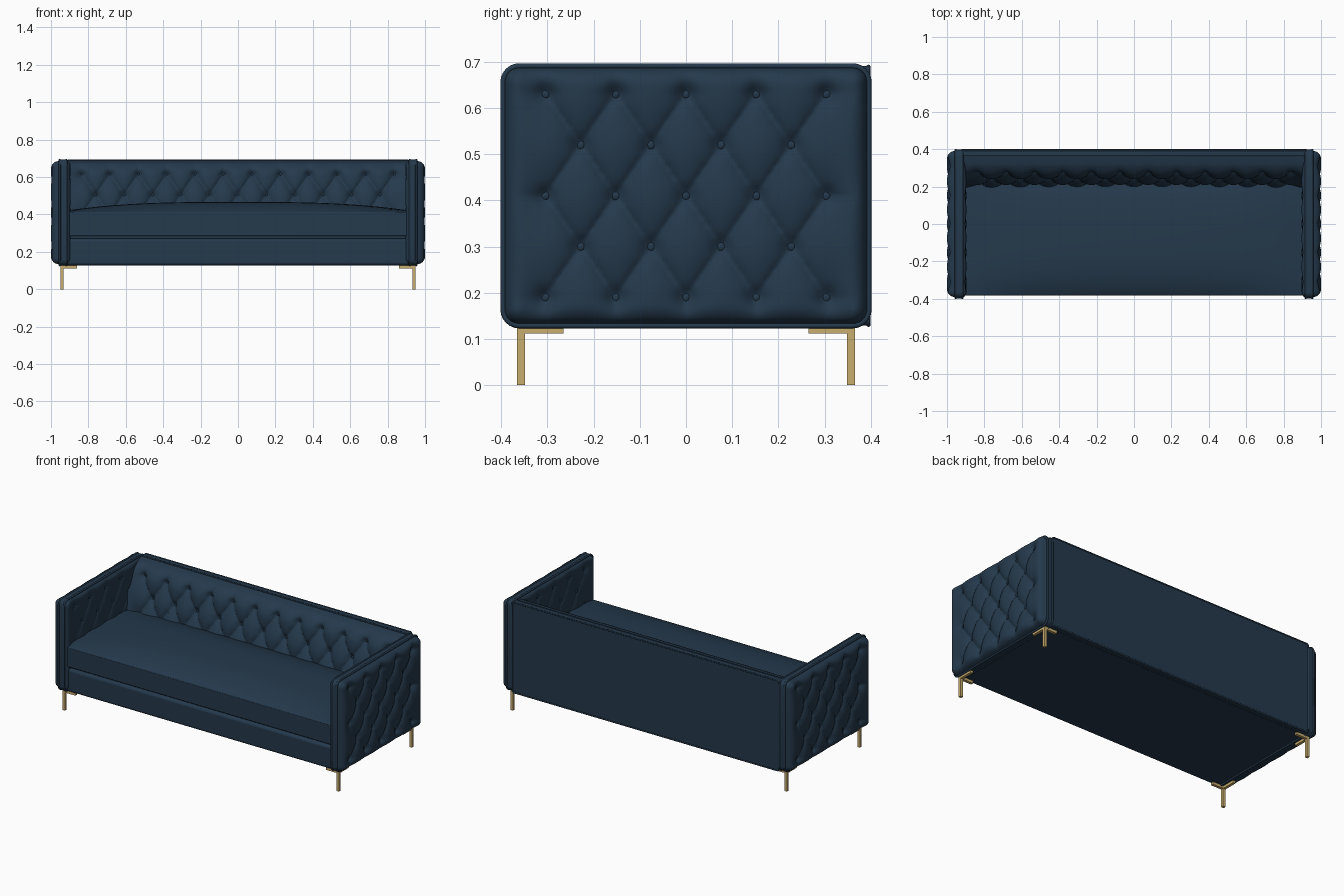
import bpy, bmesh, math
from mathutils import Vector

if "Cube" in bpy.data.objects:
    bpy.data.objects.remove(bpy.data.objects["Cube"])


def make_material(name, colour, metallic=0.0):
    mat = bpy.data.materials.new(name)
    mat.use_nodes = True
    mat.diffuse_color = (*colour, 1)
    bsdf = mat.node_tree.nodes["Principled BSDF"]
    bsdf.inputs["Base Color"].default_value = (*colour, 1)
    bsdf.inputs["Roughness"].default_value = 0.7
    return mat


navy = make_material("navy fabric", (0.018, 0.041, 0.072))
brass = make_material("brushed brass", (0.58, 0.42, 0.16))

PITCH_S, PITCH_T = 0.152, 0.22     # spacing of the button lattice


def finish(bm, name, mat, mirror=(), bevel=0.0, angle=50):
    mesh = bpy.data.meshes.new(name)
    bm.to_mesh(mesh)
    bm.free()
    obj = bpy.data.objects.new(name, mesh)
    bpy.context.collection.objects.link(obj)
    mesh.materials.append(mat)
    if bevel:
        mod = obj.modifiers.new("soft edges", 'BEVEL')
        mod.width, mod.segments = bevel, 4
        mod.limit_method, mod.angle_limit = 'ANGLE', math.radians(45)
    if mirror:
        mod = obj.modifiers.new("mirror", 'MIRROR')
        mod.use_axis = ['x' in mirror, 'y' in mirror, False]
        mod.use_mirror_merge = False
    bpy.ops.object.select_all(action='DESELECT')
    obj.select_set(True)
    bpy.context.view_layer.objects.active = obj
    bpy.ops.object.shade_smooth_by_angle(angle=math.radians(angle))
    return obj


def add_box(bm, lo, hi):
    verts = bmesh.ops.create_cube(bm, size=1)["verts"]
    lo, hi = Vector(lo), Vector(hi)
    for v in verts:
        v.co = (lo + hi) / 2 + v.co * (hi - lo)
    return verts


def box(name, lo, hi, mat, **kw):
    bm = bmesh.new()
    add_box(bm, lo, hi)
    return finish(bm, name, mat, **kw)


def rounded_loop(w, h, r, steps=6):
    """Points of a rounded rectangle with half sizes w and h."""
    pts = []
    for k, (sx, sy) in enumerate([(1, 1), (-1, 1), (-1, -1), (1, -1)]):
        for i in range(steps + 1):
            a = math.pi / 2 * (k + i / steps)
            pts.append((sx * (w - r) + r * math.cos(a), sy * (h - r) + r * math.sin(a)))
    return pts


def slab(name, w, h, r, place, a, b, **kw):
    """Rounded rectangle extruded from depth a to depth b."""
    bm = bmesh.new()
    loop = rounded_loop(w, h, r)
    rings = [[bm.verts.new(place(s, t, d)) for s, t in loop] for d in (a, b)]
    bm.faces.new(rings[0])
    bm.faces.new(rings[1])
    for i in range(len(loop)):
        j = (i + 1) % len(loop)
        bm.faces.new((rings[0][i], rings[0][j], rings[1][j], rings[1][i]))
    bmesh.ops.recalc_face_normals(bm, faces=bm.faces)
    return finish(bm, name, navy, **kw)


def piping(name, w, h, r, place, depth, radius=0.006, mirror=False):
    curve = bpy.data.curves.new(name, 'CURVE')
    curve.dimensions = '3D'
    curve.bevel_depth, curve.bevel_resolution = radius, 2
    loop = rounded_loop(w, h, r)
    spline = curve.splines.new('POLY')
    spline.points.add(len(loop) - 1)
    for p, (s, t) in zip(spline.points, loop):
        p.co = (*place(s, t, depth), 1)
    spline.use_cyclic_u = True
    curve.materials.append(navy)
    obj = bpy.data.objects.new(name, curve)
    bpy.context.collection.objects.link(obj)
    if mirror:
        obj.modifiers.new("mirror", 'MIRROR')


def tufted_pad(name, w, h, r, nx, ny, place, thick, dent, edge, buttons, bounds,
               t0=0.0, tilt=0.0, flat_sides=False, mirror=()):
    """Padded panel pulled in at a diamond lattice of buttons."""
    s_max, t_min, t_max = bounds

    def height(s, t):
        qs, qt = max(abs(s) - w + r, 0), max(abs(t) - h + r, 0)
        inside = r - math.hypot(qs, qt) if qs and qt else min(w - abs(s), h - abs(t))
        if flat_sides:
            inside = h - abs(t)
        k = 1 - min(max(inside, 0) / edge, 1)
        rim = math.sqrt(1 - k * k)
        cs, ct = max(-s_max, min(s_max, s)), max(t_min, min(t_max, t))
        u, v = cs / PITCH_S, (ct - t0) / PITCH_T
        puff = abs(math.sin(math.pi * (u + v)) * math.sin(math.pi * (u - v))) ** 0.45
        puff += (1 - puff) * min(math.hypot(s - cs, t - ct) / 0.07, 1)
        near = min((s - a) ** 2 + (t - b) ** 2 for a, b in buttons)
        loss = dent * (1 - puff) + 0.5 * dent * math.exp(-near / 0.0004)
        return rim * (thick - loss) + tilt * (h - t)

    bm = bmesh.new()
    grid = []
    for j in range(ny + 1):
        row = []
        for i in range(nx + 1):
            s, t = w * (2 * i / nx - 1), h * (2 * j / ny - 1)
            qs, qt = max(abs(s) - w + r, 0), max(abs(t) - h + r, 0)
            d = math.hypot(qs, qt)
            if d > r:                      # pull corners onto the rounded outline
                s = math.copysign(w - r + qs * r / d, s)
                t = math.copysign(h - r + qt * r / d, t)
            row.append(bm.verts.new(place(s, t, height(s, t))))
        grid.append(row)
    for j in range(ny):
        for i in range(nx):
            bm.faces.new((grid[j][i], grid[j][i + 1], grid[j + 1][i + 1], grid[j + 1][i]))
    out = place(0, 0, 1) - place(0, 0, 0)
    bm.normal_update()
    if sum(f.normal.dot(out) for f in bm.faces) < 0:
        bmesh.ops.reverse_faces(bm, faces=bm.faces)
    finish(bm, name, navy, mirror=mirror, angle=80)

    # covered buttons sitting in the dents
    bm = bmesh.new()
    for s, t in buttons:
        centre = place(s, t, height(s, t) + 0.003)
        for v in bmesh.ops.create_uvsphere(bm, u_segments=12, v_segments=6, radius=0.01)["verts"]:
            v.co -= out * v.co.dot(out) * 0.5
            v.co += centre
    finish(bm, name + "_buttons", navy, mirror=mirror)


# arms: core slab, piping, outer and inner tufted pads
def arm_out(s, t, d):
    return Vector((0.953 + d, s, 0.41 + t))


def arm_in(s, t, d):
    return Vector((0.918 - d, s, 0.41 + t))


arm_buttons = [((i - (r % 2) / 2) * PITCH_S, r * PITCH_T / 2)
               for r in range(-2, 3) for i in range(-2 + r % 2, 3)]
arm_bounds = (2 * PITCH_S, -PITCH_T, PITCH_T)
slab("arm_cores", 0.397, 0.283, 0.035, arm_out, -0.035, 0.0, mirror='x')
piping("arm_outer_piping", 0.396, 0.281, 0.035, arm_out, 0.0, mirror=True)
piping("arm_inner_piping", 0.396, 0.281, 0.035, arm_in, 0.0, mirror=True)
tufted_pad("arm_outer_pads", 0.393, 0.278, 0.033, 110, 80, arm_out, 0.047, 0.024, 0.045,
           arm_buttons, arm_bounds, mirror='x')
tufted_pad("arm_inner_pads", 0.393, 0.278, 0.033, 110, 80, arm_in, 0.022, 0.013, 0.03,
           arm_buttons, arm_bounds, mirror='x')


# back: plain rear slab with a thick tufted front pad
def back_front(s, t, d):
    return Vector((s, 0.362 - d, 0.485 + t))


def back_rear(s, t, d):
    return Vector((s, 0.362 + d, 0.41 + t))


back_buttons = [((i - 5.5) * PITCH_S, 0.13) for i in range(12)]
back_buttons += [((i - 5) * PITCH_S, 0.02) for i in range(11)]
slab("back_slab", 0.92, 0.281, 0.012, back_rear, 0.0, 0.035)
piping("back_front_piping", 0.915, 0.279, 0.012, back_rear, 0.0, 0.005)
piping("back_rear_piping", 0.915, 0.279, 0.012, back_rear, 0.033, 0.005)
tufted_pad("back_pad", 0.915, 0.203, 0.005, 240, 60, back_front, 0.095, 0.03, 0.08,
           back_buttons, (5.5 * PITCH_S, -0.3, 0.13), t0=0.02, tilt=0.28, flat_sides=True)

# base rail and recessed deck under the cushion
box("base", (-0.92, -0.378, 0.128), (0.92, 0.37, 0.272), navy, bevel=0.016)
box("seat_deck", (-0.91, -0.355, 0.25), (0.91, 0.36, 0.30), navy)

# crowned seat cushion
bm = bmesh.new()
add_box(bm, (-0.908, -0.382, 0.284), (0.908, 0.24, 0.412))
bmesh.ops.subdivide_edges(bm, edges=bm.edges[:], cuts=23, use_grid_fill=True)
for v in bm.verts:
    fx, fy = abs(v.co.x / 0.908), abs((v.co.y + 0.07) / 0.312)
    lift = max(0, 1 - fx ** 3) * max(0, 1 - fy ** 3)
    k = (v.co.z - 0.284) / 0.128
    v.co.z += k * (0.045 * lift + 0.010 * max(0, 1 - fy ** 4))
finish(bm, "seat_cushion", navy, bevel=0.018, angle=60)


def seat_plane(s, t, d):
    return Vector((s, t - 0.071, d))


piping("seat_top_piping", 0.902, 0.307, 0.02, seat_plane, 0.405, 0.005)
piping("seat_bottom_piping", 0.902, 0.307, 0.02, seat_plane, 0.29, 0.005)

# corner legs with two bracket arms each
bm = bmesh.new()
add_box(bm, (0.932, 0.349, 0.0), (0.949, 0.366, 0.128))
add_box(bm, (0.932, 0.265, 0.112), (0.949, 0.366, 0.128))
add_box(bm, (0.86, 0.349, 0.112), (0.949, 0.366, 0.128))
finish(bm, "brass_legs", brass, mirror='xy', angle=30)
